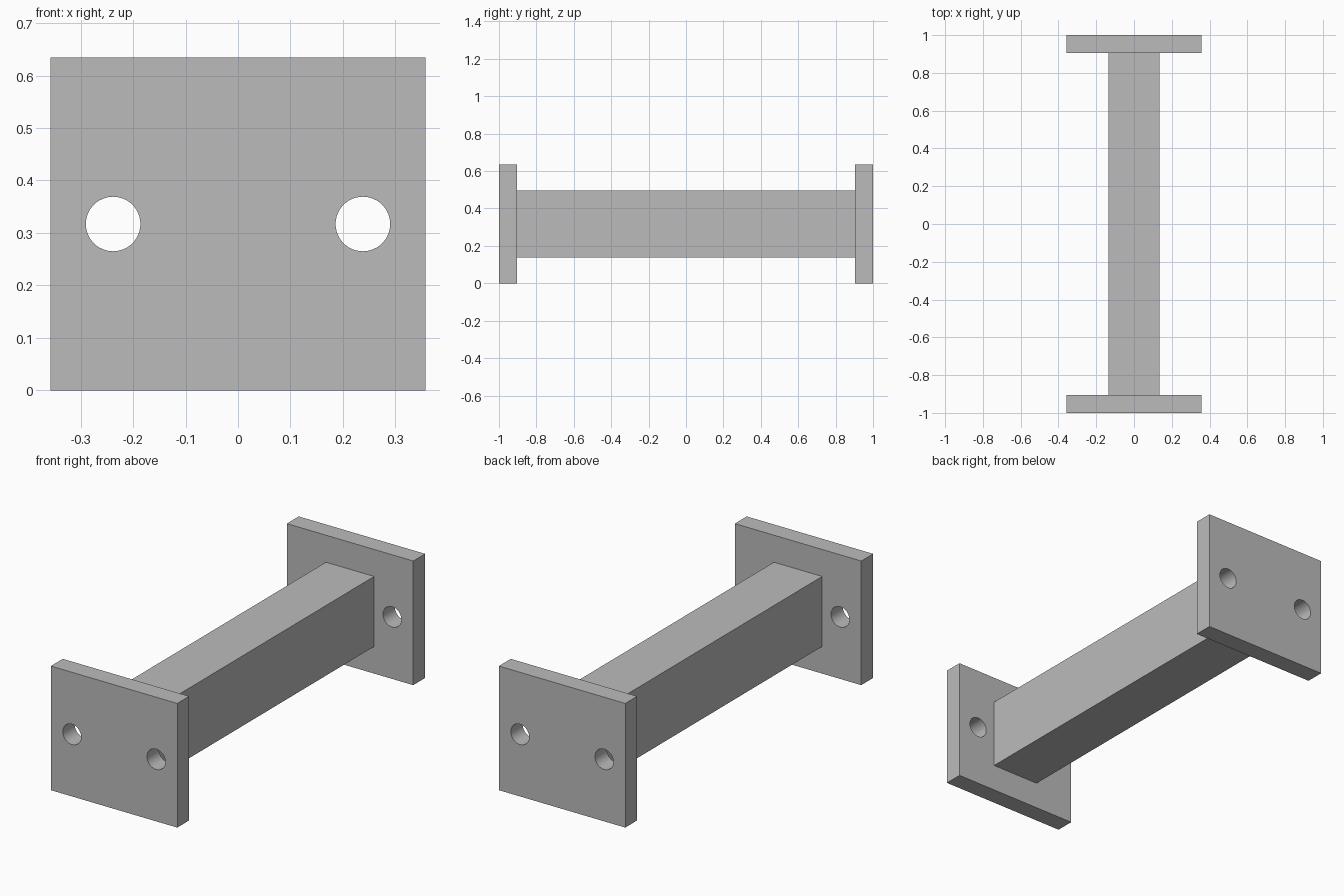
import bpy
import math

default = bpy.data.objects.get("Cube")
if default:
    bpy.data.objects.remove(default, do_unlink=True)

WIDTH, HEIGHT, THICK = 0.714, 0.634, 0.096
MID_Z = HEIGHT / 2
HOLE_X, HOLE_R = 0.238, 0.052

# One plain grey for everything
grey = bpy.data.materials.new("plain_grey")
grey.use_nodes = True
colour = (0.5, 0.5, 0.5, 1)
grey.diffuse_color = colour
grey.node_tree.nodes["Principled BSDF"].inputs["Base Color"].default_value = colour


def box(name, size, centre):
    bpy.ops.mesh.primitive_cube_add(size=1, location=centre)
    obj = bpy.context.object
    obj.name = name
    obj.scale = size
    bpy.ops.object.transform_apply(location=False, rotation=False, scale=True)
    obj.data.materials.append(grey)
    return obj


def drill(obj, x, y):
    """Cut a round bolt hole through a plate along y."""
    bpy.ops.mesh.primitive_cylinder_add(
        vertices=48, radius=HOLE_R, depth=THICK * 3,
        location=(x, y, MID_Z), rotation=(math.pi / 2, 0, 0))
    cutter = bpy.context.object
    cutter.hide_render = True
    cutter.data.materials.append(grey)
    mod = obj.modifiers.new("bolt_hole", 'BOOLEAN')
    mod.operation = 'DIFFERENCE'
    mod.solver = 'EXACT'
    mod.object = cutter
    bpy.ops.object.select_all(action='DESELECT')
    obj.select_set(True)
    bpy.context.view_layer.objects.active = obj
    bpy.ops.object.modifier_apply(modifier=mod.name)
    bpy.data.objects.remove(cutter, do_unlink=True)


# End plates, each with two bolt holes
for name, side in (("front_plate", -1), ("back_plate", 1)):
    y = side * (1 - THICK / 2)
    plate = box(name, (WIDTH, THICK, HEIGHT), (0, y, MID_Z))
    for x in (-HOLE_X, HOLE_X):
        drill(plate, x, y)
    bpy.ops.object.shade_smooth_by_angle(angle=math.radians(30))

# Rectangular beam joining the plates
box("beam", (0.272, 2 - 2 * THICK, 0.358), (0, 0, MID_Z))
